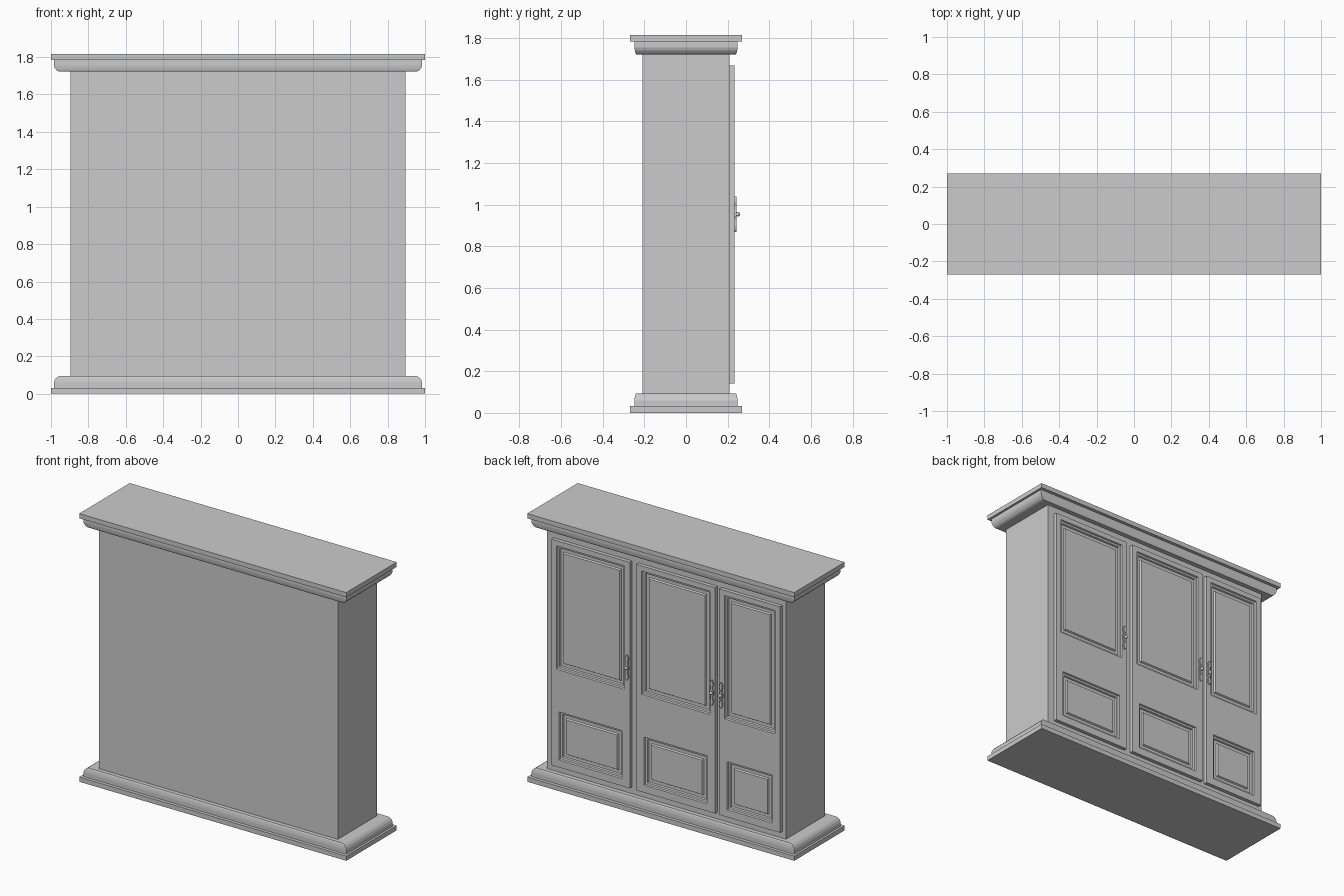
import bpy, bmesh
from math import radians

if "Cube" in bpy.data.objects:
    bpy.data.objects.remove(bpy.data.objects["Cube"])

BACK, FACE, DOOR = -0.21, 0.208, 0.233


def finish(name, bm):
    bmesh.ops.remove_doubles(bm, verts=bm.verts, dist=1e-5)
    bmesh.ops.recalc_face_normals(bm, faces=bm.faces)
    me = bpy.data.meshes.new(name)
    bm.to_mesh(me)
    bm.free()
    ob = bpy.data.objects.new(name, me)
    bpy.context.collection.objects.link(ob)
    return ob


def bridge(bm, loops):
    for a, b in zip(loops, loops[1:]):
        n = len(a)
        for i in range(n):
            j = (i + 1) % n
            bm.faces.new((a[i], a[j], b[j], b[i]))


def stack(name, levels):
    """Solid from rectangles (half x, y back, y front, z), bottom to top."""
    bm = bmesh.new()
    loops = [[bm.verts.new(p) for p in ((-x, y0, z), (x, y0, z), (x, y1, z), (-x, y1, z))]
             for x, y0, y1, z in levels]
    bridge(bm, loops)
    bm.faces.new(loops[0])
    bm.faces.new(loops[-1])
    return finish(name, bm)


# carcass
stack("cabinet_body", [(0.895, BACK, FACE, 0.02), (0.895, BACK, FACE, 1.80)])

# base and crown: the same slab and moulding, flipped
H = 1.816
slab = [(1.0, 0.27, 0.0), (1.0, 0.27, 0.032)]
mould = [(0.985, 0.248, 0.032), (0.985, 0.248, 0.06), (0.979, 0.246, 0.075),
         (0.968, 0.243, 0.088), (0.957, 0.239, 0.094)]
for part, prof in (("slab", slab), ("moulding", mould)):
    stack("base_" + part, [(x, -y, y, z) for x, y, z in prof])
    stack("crown_" + part, [(x, -y, y, H - z) for x, y, z in prof])

# door with two recessed, raised-centre panels
STEPS = [(0, 0), (0.004, 0.010), (0.016, 0.012), (0.020, 0.022),
         (0.040, 0.022), (0.046, 0.012), (0.056, 0.012)]
UPPER, LOWER = (0.80, 1.635), (0.19, 0.515)


def rect(bm, x0, x1, z0, z1, y, inset=0):
    i = inset
    return [bm.verts.new(p) for p in ((x0 + i, y, z0 + i), (x1 - i, y, z0 + i),
                                      (x1 - i, y, z1 - i), (x0 + i, y, z1 - i))]


def door(name, x0, x1):
    bm = bmesh.new()
    z0, z1 = 0.14, 1.67
    u, l = 0.038, 0.058
    xs = [x0, x0 + u, x0 + l, x1 - l, x1 - u, x1]
    zs = [z0, *LOWER, *UPPER, z1]
    for r in range(5):
        for c in range(5):
            if (r == 1 and c == 2) or (r == 3 and 1 <= c <= 3):
                continue
            bm.faces.new(rect(bm, xs[c], xs[c + 1], zs[r], zs[r + 1], DOOR))
    for m, (a, b) in ((u, UPPER), (l, LOWER)):
        loops = [rect(bm, x0 + m, x1 - m, a, b, DOOR - d, i) for i, d in STEPS]
        bridge(bm, loops)
        bm.faces.new(loops[-1])
    bridge(bm, [rect(bm, x0, x1, z0, z1, DOOR), rect(bm, x0, x1, z0, z1, FACE - 0.004)])
    ob = finish(name, bm)
    # make the shell face outward
    me = ob.data
    front = max(me.polygons, key=lambda p: p.center.y)
    if front.normal.y < 0:
        me.flip_normals()


# handle: shaped back plate and a small round pull
PLATE = [(0.003, 0.085), (0.010, 0.072), (0.012, 0.055), (0.007, 0.040), (0.007, 0.022), (0.013, 0.010)]


def handle(name, x):
    zc = 0.955
    half = PLATE + [(w, -h) for w, h in reversed(PLATE)]
    outline = half + [(-w, h) for w, h in reversed(half)]
    bm = bmesh.new()
    loops = [[bm.verts.new((x + w, y, zc + h)) for w, h in outline] for y in (DOOR - 0.002, 0.243)]
    bridge(bm, loops)
    for lp in loops:
        bm.faces.new(lp)
    finish(name + "_plate", bm)
    bpy.ops.mesh.primitive_uv_sphere_add(segments=16, ring_count=8, radius=0.011,
                                         location=(x, 0.249, zc))
    ob = bpy.context.object
    ob.name = name + "_pull"
    bpy.ops.object.shade_smooth_by_angle(angle=radians(40))


for side, x0, x1, hx in (("left", -0.868, -0.412, -0.430),
                         ("middle", -0.380, 0.208, -0.360),
                         ("right", 0.258, 0.846, 0.276)):
    door(side + "_door", x0, x1)
    handle(side + "_handle", hx)
